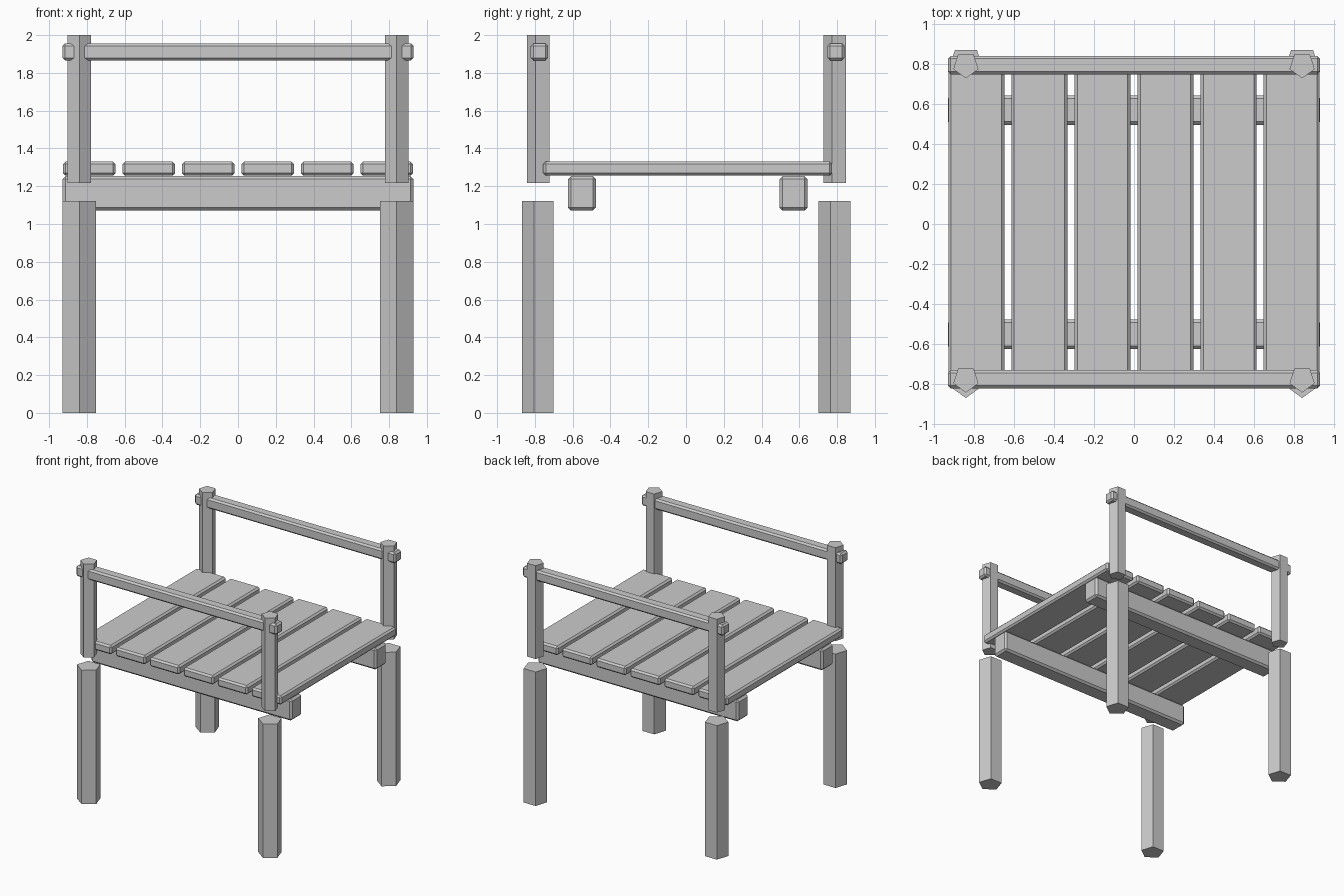
import bpy, bmesh, math

if "Cube" in bpy.data.objects:
    bpy.data.objects.remove(bpy.data.objects["Cube"])

grey = bpy.data.materials.new("plain grey")
grey.diffuse_color = (0.6, 0.6, 0.6, 1)
grey.use_nodes = True
grey.node_tree.nodes["Principled BSDF"].inputs["Base Color"].default_value = grey.diffuse_color

YC = 0.009       # small shift: the pentagon posts all point to -y
POST_X, POST_Y = 0.84, 0.785


def finish(bm, name):
    bmesh.ops.recalc_face_normals(bm, faces=bm.faces)
    mesh = bpy.data.meshes.new(name)
    bm.to_mesh(mesh)
    bm.free()
    mesh.materials.append(grey)
    ob = bpy.data.objects.new(name, mesh)
    bpy.context.collection.objects.link(ob)


def plank(name, centre, size, bevel=0.014):
    """Box with chamfered edges."""
    bm = bmesh.new()
    bmesh.ops.create_cube(bm, size=1)
    for v in bm.verts:
        v.co = [c + p * s for c, p, s in zip(centre, v.co, size)]
    bmesh.ops.bevel(bm, geom=bm.edges[:], offset=bevel, segments=1,
                    profile=0.5, affect='EDGES')
    finish(bm, name)


def post(name, x, y, radius, z0, z1):
    """Upright five-sided post with one corner towards the front."""
    bm = bmesh.new()
    rings = []
    for z in (z0, z1):
        angles = [math.radians(-90 + 72 * i) for i in range(5)]
        rings.append([bm.verts.new((x + radius * math.cos(a),
                                    y + radius * math.sin(a), z)) for a in angles])
    low, top = rings
    bm.faces.new(low[::-1])
    bm.faces.new(top)
    for i in range(5):
        j = (i + 1) % 5
        bm.faces.new((low[i], low[j], top[j], top[i]))
    finish(bm, name)


for sy, row in ((-1, "front"), (1, "back")):
    # Legs and the posts above them
    for sx, side in ((-1, "left"), (1, "right")):
        x, y = sx * POST_X, sy * POST_Y + YC
        post(f"{row}_{side}_leg", x, y, 0.0935, 0.0, 1.122)
        post(f"{row}_{side}_upper_post", x, y, 0.066, 1.218, 2.0)
    # Rail through the posts, beam under the slats
    plank(f"{row}_rail", (0, sy * POST_Y + YC, 1.911), (1.86, 0.092, 0.09))
    plank(f"{row}_beam", (0, sy * 0.56 + YC, 1.162), (1.86, 0.148, 0.182), 0.016)

# Six seat slats running front to back
for i in range(6):
    plank(f"seat_slat_{i + 1}", ((i - 2.5) * 0.315, YC, 1.293), (0.28, 1.53, 0.075))
